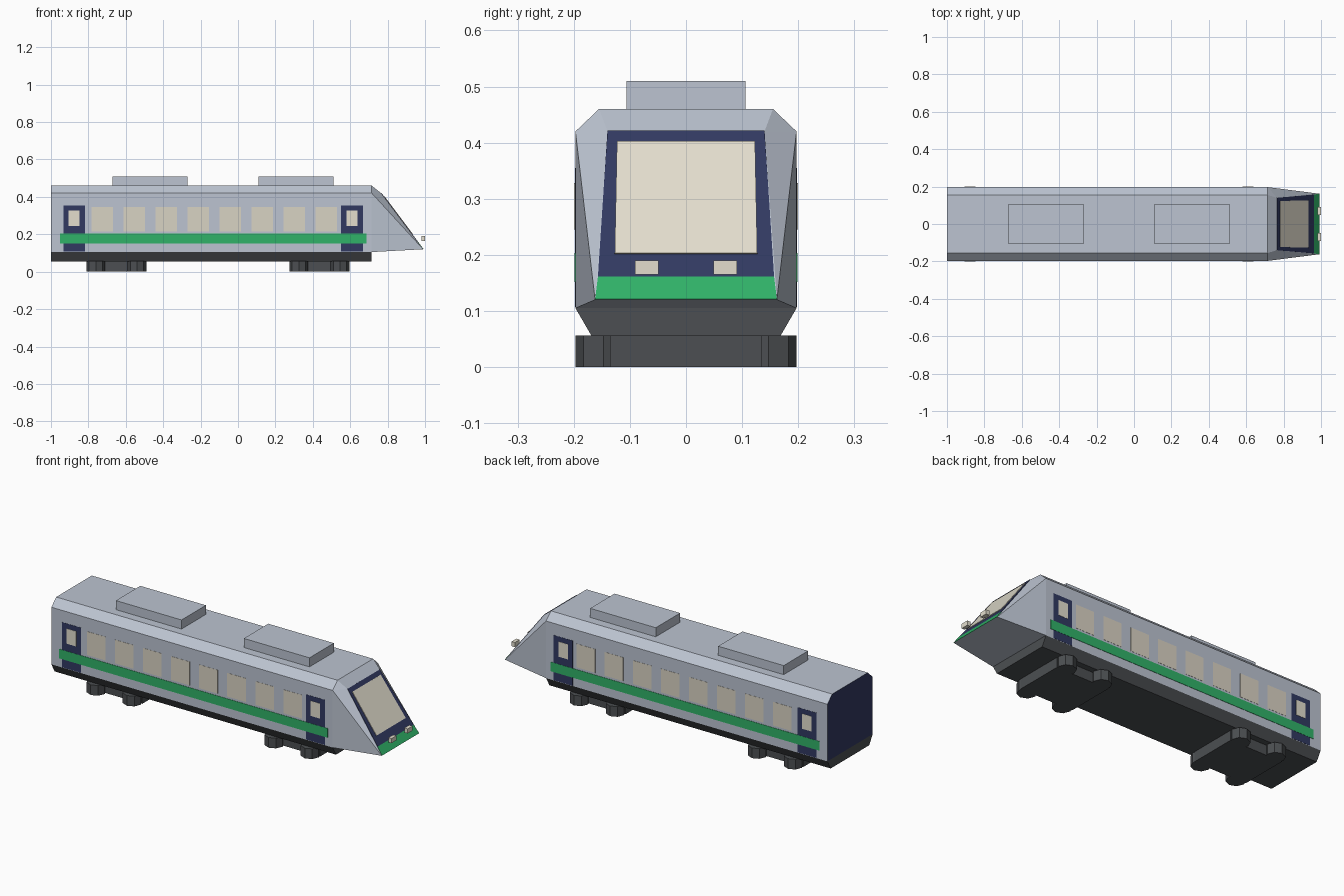
import bpy, bmesh, math
from mathutils import Vector, Matrix

if "Cube" in bpy.data.objects:
    bpy.data.objects.remove(bpy.data.objects["Cube"])


def material(name, rgb):
    lin = [((c / 255 + 0.055) / 1.055) ** 2.4 for c in rgb]
    m = bpy.data.materials.new(name)
    m.diffuse_color = (*lin, 1)
    m.use_nodes = True
    m.node_tree.nodes["Principled BSDF"].inputs["Base Color"].default_value = m.diffuse_color
    return m


GREY = material("body grey", (188, 196, 209))
DARK = material("underframe dark", (76, 79, 82))
NAVY = material("navy", (49, 57, 97))
GREEN = material("stripe green", (48, 178, 104))
CREAM = material("windshield cream", (227, 222, 206))
BEIGE = material("window beige", (217, 211, 196))


def finish(name, bm, *mats):
    bmesh.ops.recalc_face_normals(bm, faces=bm.faces)
    me = bpy.data.meshes.new(name)
    bm.to_mesh(me)
    bm.free()
    for m in mats:
        me.materials.append(m)
    ob = bpy.data.objects.new(name, me)
    bpy.context.collection.objects.link(ob)
    return ob


def prism(name, points, offset, *mats):
    """Extrude a flat polygon along an offset vector into a closed solid."""
    bm = bmesh.new()
    face = bm.faces.new([bm.verts.new(p) for p in points])
    res = bmesh.ops.extrude_face_region(bm, geom=[face], use_keep_orig=True)
    moved = [g for g in res["geom"] if isinstance(g, bmesh.types.BMVert)]
    bmesh.ops.translate(bm, verts=moved, vec=offset)
    return finish(name, bm, *mats)


def box(name, x, y, z, mat):
    pts = [(x[0], y[0], z[0]), (x[1], y[0], z[0]), (x[1], y[1], z[0]), (x[0], y[1], z[0])]
    return prism(name, pts, (0, 0, z[1] - z[0]), mat)


BACK, NECK, W = -1.0, 0.715, 0.197

# Car body: chamfered roof profile, navy rear wall
half = [(W, 0.105), (W, 0.42), (0.155, 0.46)]
profile = half + [(-y, z) for y, z in reversed(half)]
body = prism("car_body", [(BACK, y, z) for y, z in profile], (NECK - BACK, 0, 0), GREY, NAVY)
for p in body.data.polygons:
    p.material_index = int(p.normal.x < -0.9)

# Underframe tapering inward below the body
under = [(-W, 0.105), (W, 0.105), (0.168, 0.055), (-0.168, 0.055)]
prism("underframe", [(BACK, y, z) for y, z in under], (NECK - BACK, 0, 0), DARK)

# Wedge nose as a convex hull
bm = bmesh.new()
for s in (-1, 1):
    for p in [(NECK, y, z) for y, z in half] + [(0.765, 0.14, 0.42), (0.99, 0.162, 0.12)]:
        bm.verts.new((p[0], s * p[1], p[2]))
bmesh.ops.convex_hull(bm, input=bm.verts)
finish("nose", bm, GREY)


# Plates lying on the sloped front of the nose
def nose_plate(name, z0, y0, z1, y1, lift, mat):
    n = Vector((0.8, 0, 0.6))
    pts = [Vector((0.765 + (0.42 - z) * 0.75, y, z)) for y, z in
           ((-y0, z0), (y0, z0), (y1, z1), (-y1, z1))]
    prism(name, pts, n * lift, mat)


nose_plate("nose_green_band", 0.12, 0.162, 0.16, 0.157, 0.002, GREEN)
nose_plate("nose_navy_panel", 0.16, 0.157, 0.42, 0.14, 0.002, NAVY)
nose_plate("windshield", 0.20, 0.127, 0.40, 0.123, 0.005, CREAM)

# Headlights standing just ahead of the nose
for s in (-1, 1):
    box("headlight", (0.98, 1.0), (s * 0.07 - 0.021, s * 0.07 + 0.021), (0.165, 0.19), CREAM)


# Side details on both walls
def side_plate(name, x, z, depth, mat):
    for s in (-1, 1):
        box(name, x, sorted((s * (W - 0.002), s * (W + depth))), z, mat)


for i in range(8):
    x = -0.782 + i * 0.171
    side_plate("side_window", (x, x + 0.113), (0.215, 0.345), 0.001, BEIGE)
for x in (-0.876, 0.61):
    side_plate("door", (x - 0.058, x + 0.058), (0.107, 0.355), 0.001, NAVY)
    side_plate("door_window", (x - 0.029, x + 0.029), (0.245, 0.328), 0.0025, CREAM)
side_plate("side_stripe", (-0.953, 0.686), (0.152, 0.203), 0.002, GREEN)

# Roof equipment boxes
for x in (-0.47, 0.31):
    box("roof_unit", (x - 0.2, x + 0.2), (-0.106, 0.106), (0.46, 0.51), GREY)

# Bogies: central block with four upright eight-sided wheel blocks
for cx in (-0.65, 0.435):
    box("bogie_frame", (cx - 0.16, cx + 0.16), (-0.135, 0.135), (0, 0.056), DARK)
    for sx in (-1, 1):
        for sy in (-1, 1):
            ring = [(cx + sx * 0.11 + 0.05 * math.cos(k * math.pi / 4),
                     sy * 0.147 + 0.05 * math.sin(k * math.pi / 4), 0) for k in range(8)]
            prism("bogie_wheel", ring, (0, 0, 0.056), DARK)
